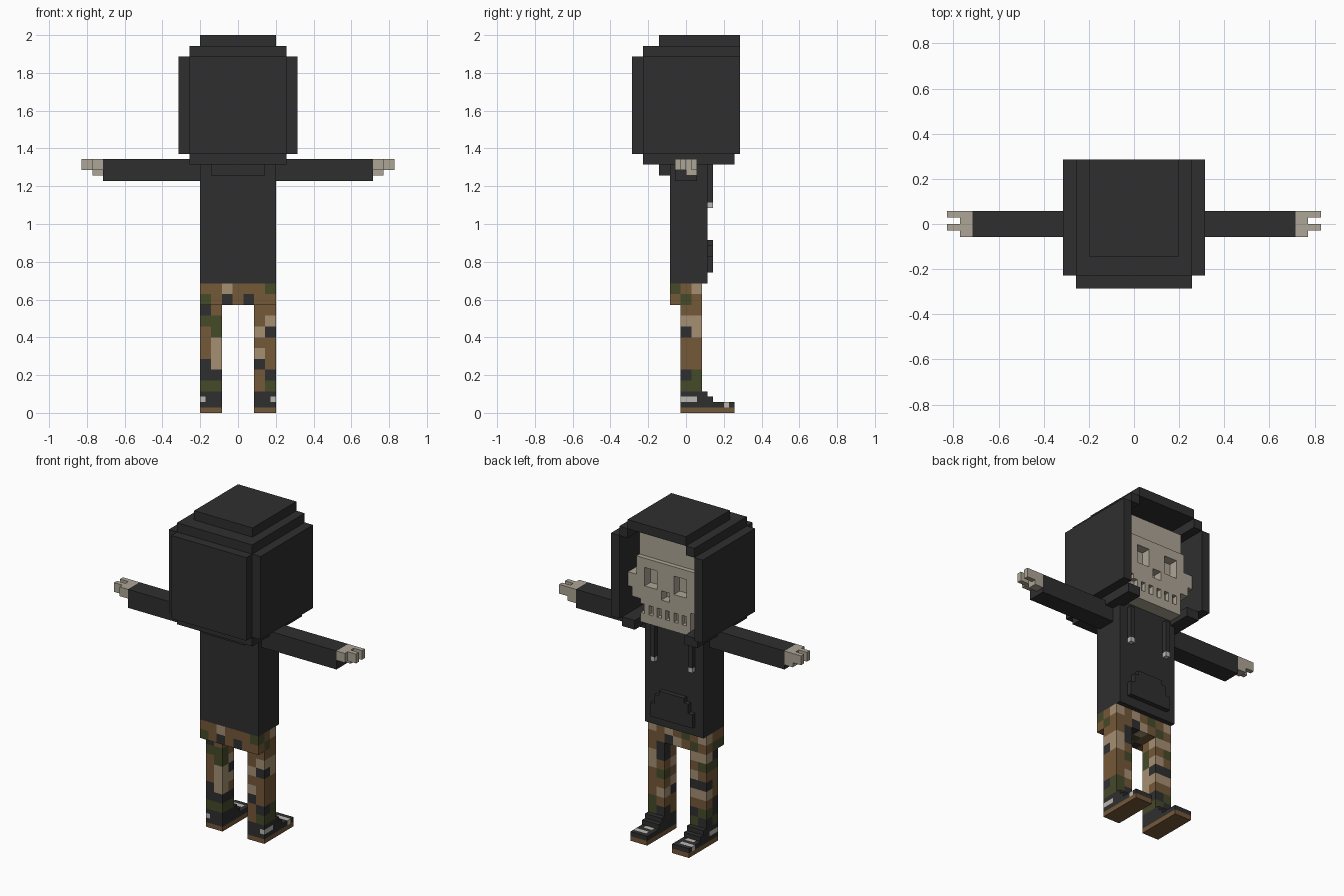
import bpy, bmesh, random
from mathutils import Vector

if "Cube" in bpy.data.objects:
    bpy.data.objects.remove(bpy.data.objects["Cube"])

U = 2 / 70  # half a block
random.seed(4)


def material(name, rgb):
    m = bpy.data.materials.new(name)
    m.diffuse_color = (*rgb, 1)
    m.use_nodes = True
    m.node_tree.nodes["Principled BSDF"].inputs["Base Color"].default_value = m.diffuse_color
    return m


BLACK = material("black_cloth", (0.028, 0.028, 0.028))
BONE = material("bone", (0.42, 0.375, 0.305))
BROWN = material("brown", (0.175, 0.098, 0.04))
TAN = material("tan", (0.38, 0.275, 0.17))
GREEN = material("dark_green", (0.06, 0.068, 0.022))
WHITE = material("pale_grey", (0.5, 0.48, 0.45))
CAMO = {"B": BROWN, "A": TAN, "G": GREEN, "D": BLACK}


def finish(bm, name, mats):
    me = bpy.data.meshes.new(name)
    bm.to_mesh(me)
    bm.free()
    for m in mats:
        me.materials.append(m)
    ob = bpy.data.objects.new(name, me)
    bpy.context.collection.objects.link(ob)
    return ob


def boxes(name, mat, *ranges):
    """Joined boxes, each given as x0, x1, y0, y1, z0, z1 in units."""
    bm = bmesh.new()
    for x0, x1, y0, y1, z0, z1 in ranges:
        for v in bmesh.ops.create_cube(bm, size=1)["verts"]:
            v.co = Vector((x1 if v.co.x > 0 else x0,
                           y1 if v.co.y > 0 else y0,
                           z1 if v.co.z > 0 else z0)) * U
    return finish(bm, name, [mat])


def blocks(name, cells, size, origin):
    """Outer shell of a dictionary of block cells -> material."""
    bm = bmesh.new()
    mats = list(dict.fromkeys(cells.values()))
    for cell, mat in cells.items():
        for axis in range(3):
            for s in (0, 1):
                near = list(cell)
                near[axis] += 1 if s else -1
                if tuple(near) in cells:
                    continue
                a, b = (axis + 1) % 3, (axis + 2) % 3
                ring = [(0, 0), (1, 0), (1, 1), (0, 1)]
                verts = []
                for i, j in ring if s else ring[::-1]:
                    p = list(cell)
                    p[axis] += s
                    p[a] += i
                    p[b] += j
                    verts.append(bm.verts.new((Vector(p) * size + Vector(origin)) * U))
                bm.faces.new(verts).material_index = mats.index(mat)
    bmesh.ops.remove_doubles(bm, verts=bm.verts, dist=1e-5)
    return finish(bm, name, mats)


def both(x0, x1, *rest):
    """A box range and its mirror across x."""
    return (x0, x1, *rest), (-x1, -x0, *rest)


# Hood, hollow and open towards +y
boxes("hood_sides", BLACK, *both(9, 11, -8, 10, 48, 66))
boxes("hood_back", BLACK, (-9, 9, -10, -8, 48, 66))
boxes("hood_shoulder", BLACK, *both(7, 9, -8, 10, 66, 68), (-7, 7, -8, -5, 66, 68))
boxes("hood_cap", BLACK, (-7, 7, -5, 10, 68, 70))
boxes("hood_base", BLACK, (-9, 9, -8, 4, 46, 48), *both(6, 9, 4, 9, 46, 48))
boxes("hood_fold", BLACK, (-5, 5, -5, -3, 44, 46))

# Skull: stepped outline with cut sockets, nose and teeth gaps
boxes("skull_back", BONE, (-7, 7, -7, 4, 48, 66))
skull = {}
for z in range(47, 66):
    half = 7 if z >= 57 else 9 if z >= 54 else 8 if z >= 52 else 6
    for x in range(-half, half):
        ax = x if x >= 0 else -x - 1
        for y in (4, 5, 6):
            eye = 55 <= z < 59 and 2 <= ax < 5
            nose = 53 <= z < 55 and ax < 1
            teeth = 49 <= z < 51 and ax < 6 and x % 2
            if y >= 5 and (eye or nose):
                continue
            if y == 6 and (teeth or z >= 61):
                continue
            skull[x, y, z] = BONE
blocks("skull_face", skull, 1, (0, 0, 0))

# Hoodie body, pocket and drawstrings
boxes("torso", BLACK, (-7, 7, -3, 4, 24, 46))
boxes("pocket", BLACK, (-5, 5, 4, 5, 26, 29), (-4, 4, 4, 5, 29, 31), (-3, 3, 4, 5, 31, 32))
boxes("drawstrings", BLACK, *both(4, 5, 4, 5, 39, 46))
boxes("drawstring_tips", WHITE, *both(4, 5, 4, 5, 38, 39))

# Sleeves and hands
boxes("sleeves", BLACK, *both(7, 25, -2, 2, 43, 47))
boxes("palms", BONE, *both(25, 27, -2, 2, 45, 47))
boxes("thumbs", BONE, *both(25, 27, 0, 2, 44, 45))
boxes("fingers", BONE, *both(27, 29, 1, 2, 45, 47), *both(27, 29, -1, 0, 45, 47))

# Camouflage hips, rows listed from the rear; top row first
rear = ["BBABBBG", "GBDBDBB"]
front = ["ABGBABA", "BGBADBB"]
hips = {}
for r in range(2):
    for x in range(7):
        for y in range(3):
            k = (rear[r][x], random.choice("BGBA"), front[r][x])[y]
            hips[x, y, 1 - r] = CAMO[k]
blocks("hips", hips, 2, (-7, -3, 20))

# Camouflage legs: four columns each, listed from top to bottom
columns = {
    "left_leg": (-7, {(0, 0): "DGBBBDDG", (1, 0): "BGGAATDG".replace("T", "A"),
                      (0, 1): "AGBDABGD", (1, 1): "ABADABDG"}),
    "right_leg": (3, {(0, 0): "BBABADBB", (1, 0): "BADBBBDG",
                      (0, 1): "DDBGBABD", (1, 1): "BAABBBGG"}),
}
for name, (x0, cols) in columns.items():
    cells = {(x, y, 7 - i): CAMO[k] for (x, y), s in cols.items() for i, k in enumerate(s)}
    blocks(name, cells, 2, (x0, -1, 4))

# Stepped shoes with brown soles and pale patches
for side, name in ((1, "right_shoe"), (-1, "left_shoe")):
    cells = {}
    for z, y1 in enumerate((9, 9, 5, 4)):
        for y in range(-1, y1):
            for x in range(3, 7):
                heel = z == 2 and y < 2 and x == 6
                toe = z == 1 and (y == 7 and x >= 4 or y == 5 and x in (4, 5))
                mat = BROWN if z == 0 else WHITE if heel or toe else BLACK
                cells[x if side > 0 else -x - 1, y, z] = mat
    blocks(name, cells, 1, (0, 0, 0))
